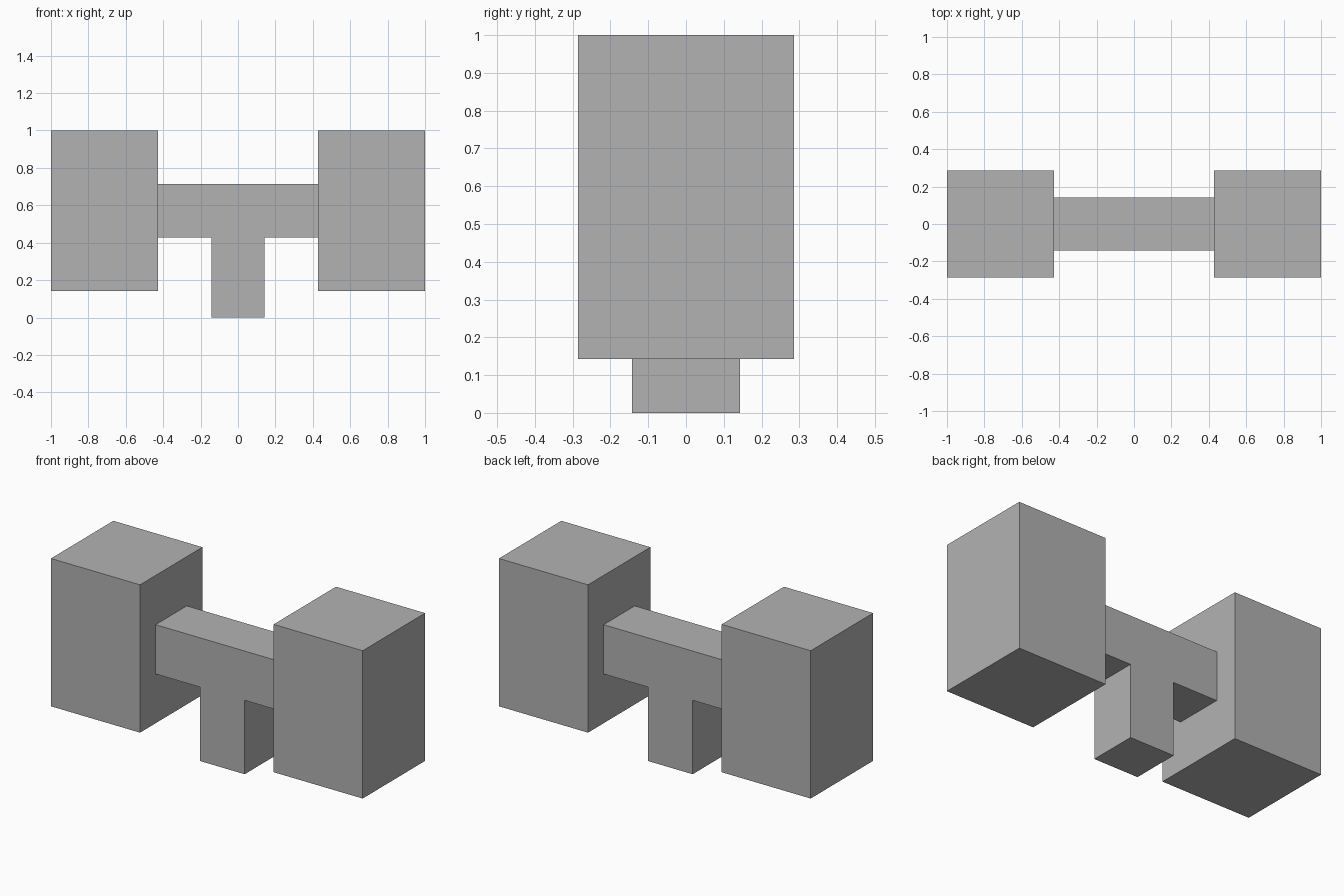
import bpy
import bmesh
from mathutils import Matrix, Vector

cube = bpy.data.objects.get("Cube")
if cube:
    bpy.data.objects.remove(cube, do_unlink=True)

U = 1 / 7  # module that every dimension is a multiple of

grey = bpy.data.materials.new("plain_grey")
grey.use_nodes = True
colour = (0.448, 0.448, 0.448, 1)
grey.diffuse_color = colour
grey.node_tree.nodes["Principled BSDF"].inputs["Base Color"].default_value = colour


def box(name, centre, size):
    """Flat-shaded box, centre and size given in modules."""
    bm = bmesh.new()
    bmesh.ops.create_cube(bm, size=1, matrix=Matrix.Diagonal((*(Vector(size) * U), 1)))
    mesh = bpy.data.meshes.new(name)
    bm.to_mesh(mesh)
    bm.free()
    mesh.materials.append(grey)
    obj = bpy.data.objects.new(name, mesh)
    obj.location = Vector(centre) * U
    bpy.context.collection.objects.link(obj)
    return obj


# Large end blocks
for side, name in ((1, "left_block"), (-1, "right_block")):
    box(name, (side * 5, 0, 4), (4, 4, 6))

# Crossbar between the blocks, and the stem it stands on
box("crossbar", (0, 0, 4), (6, 2, 2))
box("stem", (0, 0, 1.5), (2, 2, 3))
